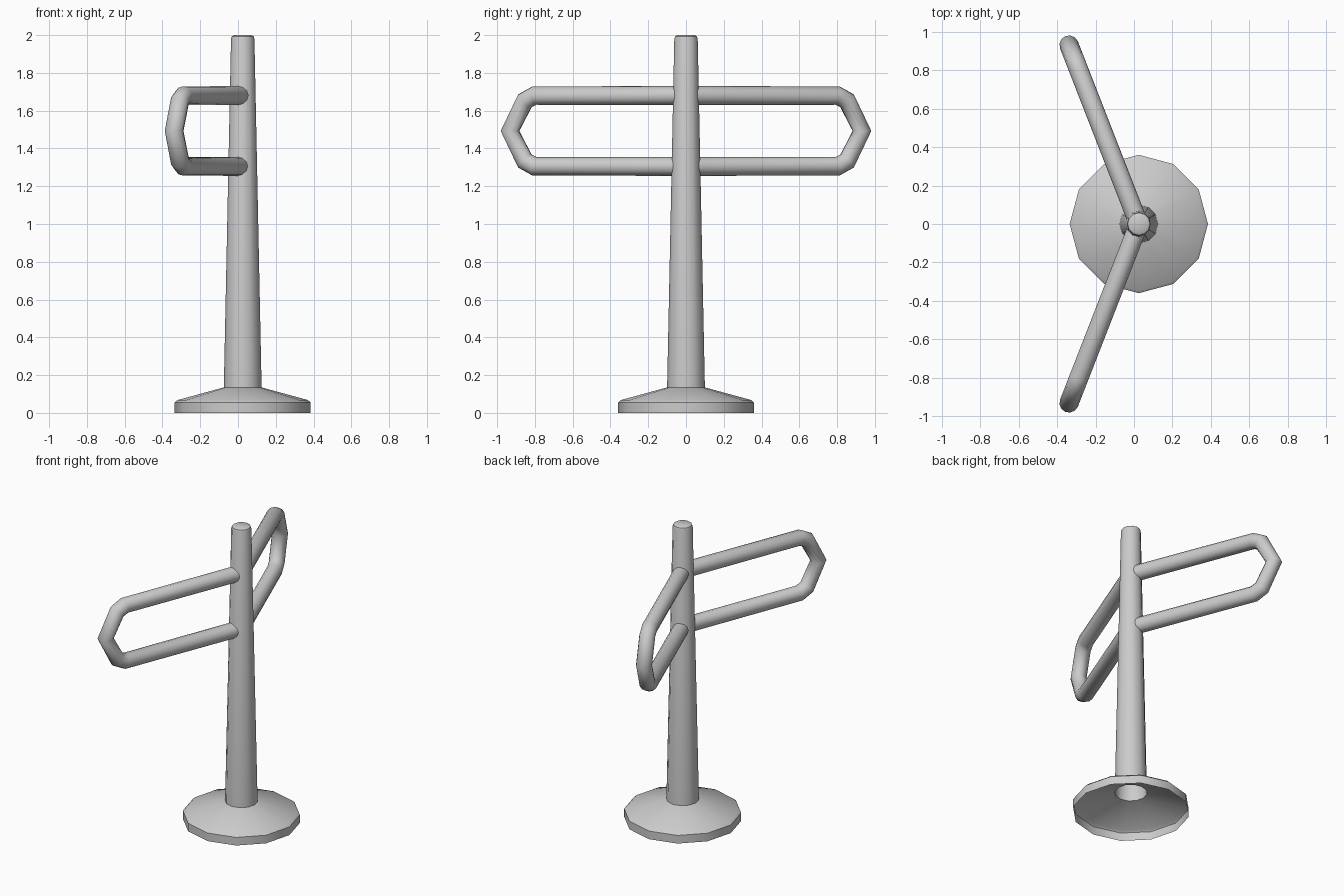
import bpy, math

if "Cube" in bpy.data.objects:
    bpy.data.objects.remove(bpy.data.objects["Cube"])

CX = 0.025                      # axis of the post
ARM_ANGLE = math.radians(21.3)  # backward sweep of the arms
MID_Z = 1.4925


def lathe(name, profile, sides):
    """Revolve an (r, z) profile around the post axis; a last r of 0 closes the top."""
    verts, faces = [], []
    rings = [p for p in profile if p[0] > 0]
    for r, z in rings:
        for i in range(sides):
            a = 2 * math.pi * i / sides
            verts.append((r * math.cos(a), r * math.sin(a), z))
    for k in range(len(rings) - 1):
        for i in range(sides):
            j = (i + 1) % sides
            faces.append((k * sides + i, k * sides + j,
                          (k + 1) * sides + j, (k + 1) * sides + i))
    faces.append(tuple(range((len(rings) - 1) * sides, len(rings) * sides)))
    mesh = bpy.data.meshes.new(name)
    mesh.from_pydata(verts, [], faces)
    obj = bpy.data.objects.new(name, mesh)
    obj.location.x = CX
    bpy.context.collection.objects.link(obj)
    bpy.context.view_layer.objects.active = obj
    obj.select_set(True)
    bpy.ops.object.shade_smooth_by_angle(angle=math.radians(35))
    obj.select_set(False)
    return obj


def loop_arm(name, side):
    """Bent tube loop leaving the post towards +y or -y."""
    half = [(0.0, 0.1875), (0.86, 0.1875), (0.915, 0.16), (1.0, 0.0)]
    path = half + [(s, -h) for s, h in reversed(half[:-1])]
    curve = bpy.data.curves.new(name, 'CURVE')
    curve.dimensions = '3D'
    curve.bevel_depth = 0.05
    curve.bevel_resolution = 4
    spline = curve.splines.new('POLY')
    spline.points.add(len(path) - 1)
    for pt, (s, h) in zip(spline.points, path):
        pt.co = (CX - s * math.sin(ARM_ANGLE),
                 side * s * math.cos(ARM_ANGLE), MID_Z + h, 1)
    spline.use_smooth = True
    obj = bpy.data.objects.new(name, curve)
    bpy.context.collection.objects.link(obj)
    return obj


# Open-bottomed flange running up into the hollow tapered post
lathe("post_with_base", [(0.36, 0), (0.36, 0.055), (0.345, 0.068), (0.1, 0.135),
                         (0.062, 1.98), (0.058, 1.993), (0.046, 2.0)], 12)

# Pair of looped arms
loop_arm("arm_left", 1)
loop_arm("arm_right", -1)
